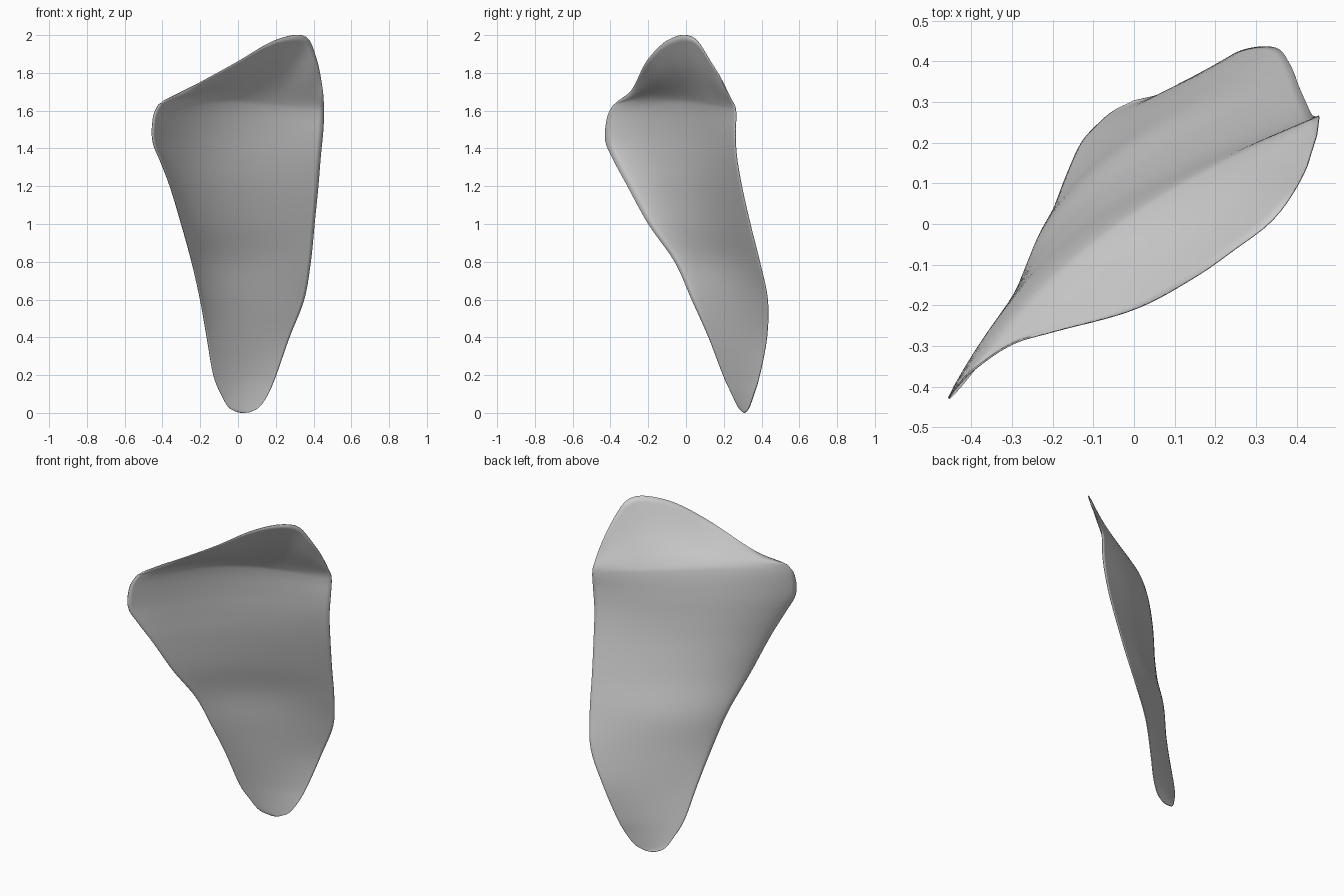
import bpy, bmesh, math
from mathutils import Vector

if "Cube" in bpy.data.objects:
    bpy.data.objects.remove(bpy.data.objects["Cube"])

COLS, STEPS = 40, 5


def catmull(p0, p1, p2, p3, t):
    return 0.5 * (2 * p1 + (p2 - p0) * t + (2 * p0 - 5 * p1 + 4 * p2 - p3) * t * t
                  + (3 * p1 - p0 - 3 * p2 + p3) * t ** 3)


def smooth_rows(pts, steps):
    """Smooth path through the given points."""
    ext = [2 * pts[0] - pts[1]] + pts + [2 * pts[-1] - pts[-2]]
    out = [catmull(*ext[i:i + 4], s / steps)
           for i in range(len(pts) - 1) for s in range(steps)]
    return out + [pts[-1]]


def resample(path, n):
    """Even spacing along a path."""
    d = [0.0]
    for a, b in zip(path, path[1:]):
        d.append(d[-1] + (b - a).length)
    out, j = [], 0
    for i in range(n + 1):
        t = d[-1] * i / n
        while j < len(path) - 2 and d[j + 1] < t:
            j += 1
        out.append(path[j].lerp(path[j + 1], (t - d[j]) / (d[j + 1] - d[j])))
    return out


def cupped_row(left, right, bulge, lift, skew):
    """Cross-section between two edge points, cupped towards the back."""
    a, b = Vector(left), Vector(right)
    back = Vector((a.y - b.y, b.x - a.x, 0)).normalized()
    row = []
    for i in range(COLS + 1):
        u = i / COLS
        row.append(a.lerp(b, u) + back * bulge * math.sin(math.pi * u ** skew)
                   + Vector((0, 0, lift * math.sin(math.pi * u))))
    return row


# cross-sections from the tip upwards: left edge, right edge, cupping, lift, skew
sections = [
    ((0.00, .303, .004), (.06, .315, .004), 0, -.004, .8),
    ((-.05, .277, .03), (.112, .335, .03), 0, -.012, .8),
    ((-.09, .243, .10), (.16, .36, .10), .004, 0, .8),
    ((-.13, .197, .20), (.202, .39, .20), .008, 0, .8),
    ((-.165, .12, .40), (.272, .428, .40), .016, 0, .75),
    ((-.20, .03, .60), (.35, .432, .60), .042, 0, .72),
    ((-.245, -.06, .80), (.385, .39, .80), .07, 0, .75),
    ((-.30, -.20, 1.0), (.405, .34, 1.0), .09, 0, .75),
    ((-.36, -.31, 1.2), (.425, .295, 1.2), .106, 0, .76),
    ((-.41, -.38, 1.33), (.438, .268, 1.36), .118, 0, .80),
    ((-.452, -.427, 1.44), (.45, .262, 1.48), .118, .02, .85),
    ((-.450, -.418, 1.56), (.455, .265, 1.57), .095, .05, .88),
    ((-.425, -.388, 1.625), (.455, .26, 1.62), .062, .06, .9),
]
rows = [cupped_row(*s) for s in sections]

# top rim of the folded flap
rim = [Vector(p) for p in [
    (-.40, -.36, 1.65), (-.30, -.295, 1.70), (-.20, -.265, 1.75), (0, -.21, 1.86),
    (.15, -.13, 1.95), (.25, -.06, 1.99), (.33, 0, 2.0), (.38, .06, 1.97),
    (.42, .13, 1.86), (.437, .18, 1.78), (.45, .22, 1.70)]]
rim = resample(smooth_rows(rim, 8), COLS)

# flap, dished slightly forward between fold and rim
flap = []
for i, (a, b) in enumerate(zip(rows[-1], rim)):
    dish = 0.012 * math.sin(math.pi * i / COLS)
    flap.append(a.lerp(b, .5) + Vector((.6, -.8, 0)) * dish)
rows += [flap, rim]

# loft the sheet
columns = [smooth_rows([r[i] for r in rows], STEPS) for i in range(COLS + 1)]
bm = bmesh.new()
grid = [[bm.verts.new(p) for p in c] for c in columns]
for a, b in zip(grid, grid[1:]):
    for j in range(len(a) - 1):
        bm.faces.new((a[j], b[j], b[j + 1], a[j + 1]))
for f in bm.faces:
    f.smooth = True
mesh = bpy.data.meshes.new("petal")
bm.to_mesh(mesh)
bm.free()
petal = bpy.data.objects.new("petal", mesh)
bpy.context.collection.objects.link(petal)

# paper-thin body
thin = petal.modifiers.new("thickness", 'SOLIDIFY')
thin.thickness = 0.004
thin.offset = 0

grey = bpy.data.materials.new("light grey")
grey.diffuse_color = (0.6, 0.6, 0.6, 1)
grey.use_nodes = True
grey.node_tree.nodes["Principled BSDF"].inputs["Base Color"].default_value = grey.diffuse_color
mesh.materials.append(grey)
